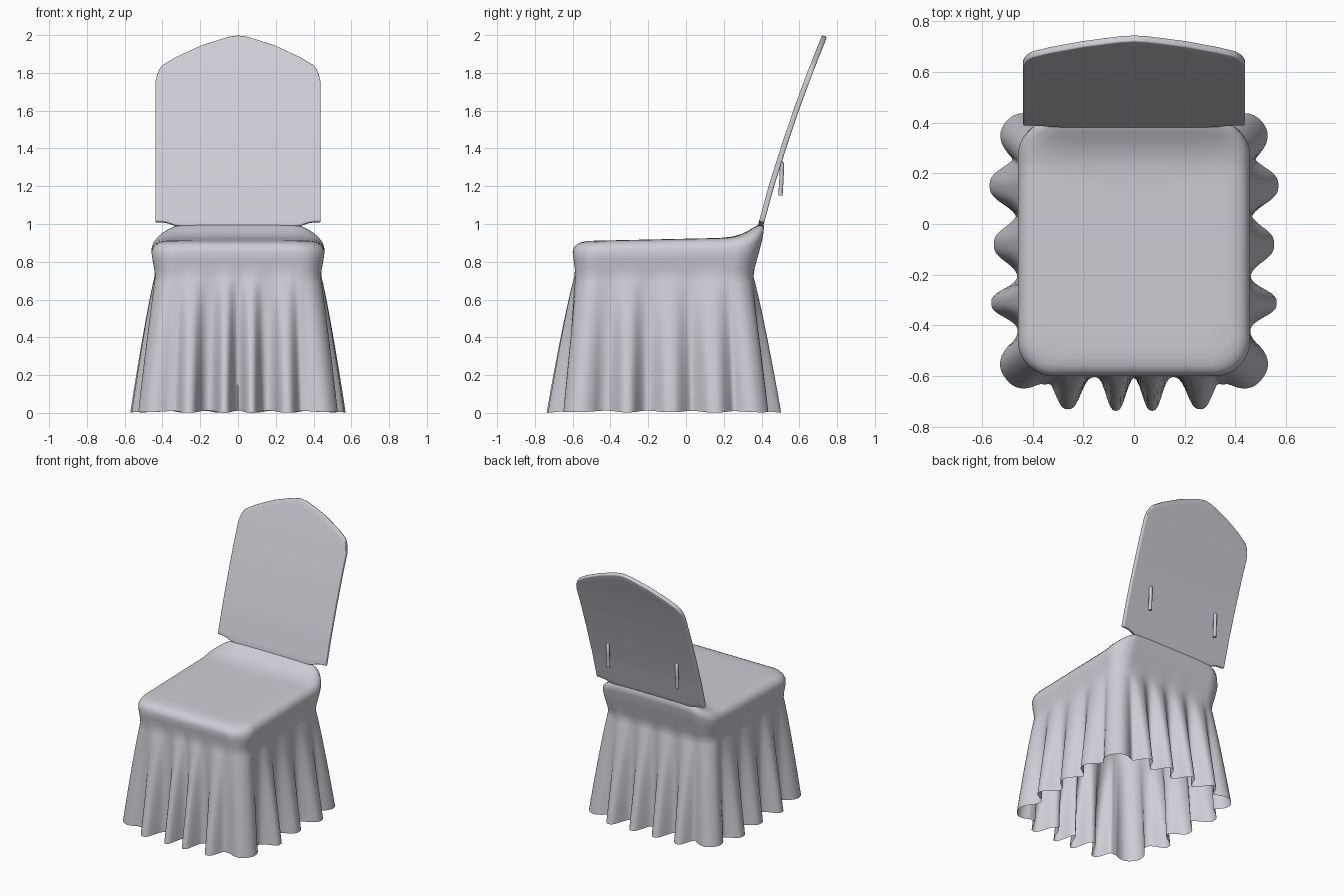
import bpy, bmesh, math
from mathutils import Vector

cube = bpy.data.objects.get("Cube")
if cube:
    bpy.data.objects.remove(cube)

fabric = bpy.data.materials.new("pale lavender fabric")
fabric.use_nodes = True
colour = (0.62, 0.61, 0.67, 1)
fabric.diffuse_color = colour
fabric.node_tree.nodes["Principled BSDF"].inputs["Base Color"].default_value = colour


def smoothstep(a, b, v):
    t = max(0, min(1, (v - a) / (b - a)))
    return t * t * (3 - 2 * t)


def interp(v, pts):
    for (a, fa), (b, fb) in zip(pts, pts[1:]):
        if v <= b:
            return fa + (fb - fa) * max(0, (v - a) / (b - a))
    return pts[-1][1]


def finish(bm, name, angle=60):
    bmesh.ops.recalc_face_normals(bm, faces=bm.faces)
    mesh = bpy.data.meshes.new(name)
    bm.to_mesh(mesh)
    bm.free()
    mesh.materials.append(fabric)
    obj = bpy.data.objects.new(name, mesh)
    bpy.context.collection.objects.link(obj)
    bpy.ops.object.select_all(action='DESELECT')
    obj.select_set(True)
    bpy.context.view_layer.objects.active = obj
    bpy.ops.object.shade_smooth_by_angle(angle=math.radians(angle))
    return obj


def rounded_ring(hx, y0, y1, r, side=64, corner=16):
    """Points and outward normals of a rounded rectangle, counter-clockwise."""
    centres = [(hx - r, y0 + r), (hx - r, y1 - r), (r - hx, y1 - r), (r - hx, y0 + r)]
    out = []
    for k, (cx, cy) in enumerate(centres):
        start = math.pi / 2 * (k - 1)
        for j in range(corner + 1):
            a = start + math.pi / 2 * j / corner
            n = Vector((math.cos(a), math.sin(a)))
            out.append((Vector((cx, cy)) + n * r, n))
        p, n = out[-1]
        nx, ny = centres[(k + 1) % 4]
        q = Vector((nx, ny)) + n * r
        out += [(p.lerp(q, j / side), n) for j in range(1, side)]
    return out


# Pleats: x, y, width, height (mirrored left to right)
half_lobes = [
    (0.07, -0.60, 0.045, 1.05), (0.255, -0.60, 0.058, 1.0), (0.345, -0.60, 0.03, 0.25),
    (0.425, -0.55, 0.08, 0.72), (0.45, -0.31, 0.065, 0.83), (0.45, -0.08, 0.08, 0.75),
    (0.45, 0.15, 0.085, 0.88), (0.425, 0.34, 0.075, 0.78),
    (0.27, 0.38, 0.06, 0.95), (0.09, 0.38, 0.055, 0.95)]
lobes = [(s * x, y, w, h) for x, y, w, h in half_lobes for s in (1, -1)]
waist = rounded_ring(0.45, -0.60, 0.38, 0.12)


def fold(p, power):
    """Height of the tallest pleat at a waist point."""
    return max(h * math.exp(-(math.hypot(p.x - x, p.y - y) / w) ** power)
               for x, y, w, h in lobes)


pleat = [fold(p, 2.8) for p, n in waist]

# Ring sizes: height, half width, front, back, corner radius
rings = []
for inset, z in [(0.42, 0.91), (0.3, 0.91), (0.22, 0.91), (0.16, 0.91), (0.11, 0.91),
                 (0.07, 0.908), (0.04, 0.902), (0.02, 0.892), (0.006, 0.875)]:
    rings.append((z, 0.455 - inset, -0.60 + inset, 0.417 - inset * 0.75,
                  max(0.02, 0.14 - inset * 0.3)))
rings += [(0.85, 0.458, -0.600, 0.408, 0.14), (0.81, 0.453, -0.595, 0.388, 0.13),
          (0.76, 0.443, -0.588, 0.364, 0.12)]
for i in range(25):
    t = i / 24
    rings.append((0.71 * (1 - t) + 0.012, 0.437 + 0.02 * t, -0.585 - 0.018 * t,
                  0.352 + 0.03 * t, 0.12))

# Seat cover and pleated skirt in one cloth
bm = bmesh.new()
loops = []
for z, hx, y0, y1, r in rings:
    depth = max(0, (0.74 - z) / 0.74)
    amp = 0.13 * depth ** 0.85
    loop = []
    for (p, n), f in zip(rounded_ring(hx, y0, y1, r), pleat):
        q = p + n * amp * f
        crown = smoothstep(0.72, 0.9, z)
        climb = max(0, min(1, (q.y - 0.18) / 0.235))
        rise = 0.10 * climb ** 2.3 * (1 - 0.5 * min(1, abs(q.x / 0.46)) ** 5)
        zz = z + crown * (0.022 * (q.y + 0.55) + rise) - 0.012 * f * depth ** 4
        loop.append(bm.verts.new((q.x, q.y, max(0, zz))))
    loops.append(loop)
count = len(waist)
for a, b in zip(loops, loops[1:]):
    for j in range(count):
        k = (j + 1) % count
        bm.faces.new((a[j], a[k], b[k], b[j]))
bm.faces.new(loops[0])
finish(bm, "seat_cover_and_skirt", 80)

# Backrest panel with a crowned top, leaning backwards
top_edge = [(0, 1.995), (0.05, 1.988), (0.1, 1.973), (0.2, 1.94), (0.33, 1.88),
            (0.40, 1.838), (0.425, 1.805), (0.438, 1.745)]
lean = [(0.98, 0.392), (1.2, 0.452), (1.4, 0.515), (1.6, 0.582), (1.8, 0.656), (2.0, 0.735)]
half = [0, 0.05, 0.1, 0.15, 0.2, 0.25, 0.29, 0.33, 0.37, 0.40, 0.415, 0.428, 0.438]
columns = [-x for x in reversed(half[1:])] + half
bm = bmesh.new()
grid = []
for x in columns:
    top = interp(abs(x), top_edge)
    bottom = 0.985 + 0.025 * smoothstep(0.3, 0.4, abs(x))
    col = []
    for j in range(25):
        z = bottom + (top - bottom) * j / 24
        col.append(bm.verts.new((x, interp(z, lean), z)))
    grid.append(col)
for a, b in zip(grid, grid[1:]):
    for j in range(24):
        bm.faces.new((a[j], b[j], b[j + 1], a[j + 1]))
back = finish(bm, "backrest_panel", 50)
thick = back.modifiers.new("thickness", 'SOLIDIFY')
thick.thickness = 0.028
thick.offset = 0
bevel = back.modifiers.new("soft_edge", 'BEVEL')
bevel.width = 0.009
bevel.segments = 3
bevel.limit_method = 'ANGLE'
bevel.angle_limit = math.radians(50)

# Hanging ties behind the backrest
for side, x in (("left", 0.28), ("right", -0.28)):
    curve = bpy.data.curves.new(side + "_tie", 'CURVE')
    curve.dimensions = '3D'
    curve.bevel_depth = 0.012
    curve.bevel_resolution = 3
    curve.use_fill_caps = True
    spline = curve.splines.new('POLY')
    path = [(0.49, 1.335), (0.508, 1.32), (0.506, 1.25), (0.50, 1.15)]
    spline.points.add(len(path) - 1)
    for pt, (y, z) in zip(spline.points, path):
        pt.co = (x, y, z, 1)
    curve.materials.append(fabric)
    tie = bpy.data.objects.new(side + "_tie", curve)
    bpy.context.collection.objects.link(tie)
